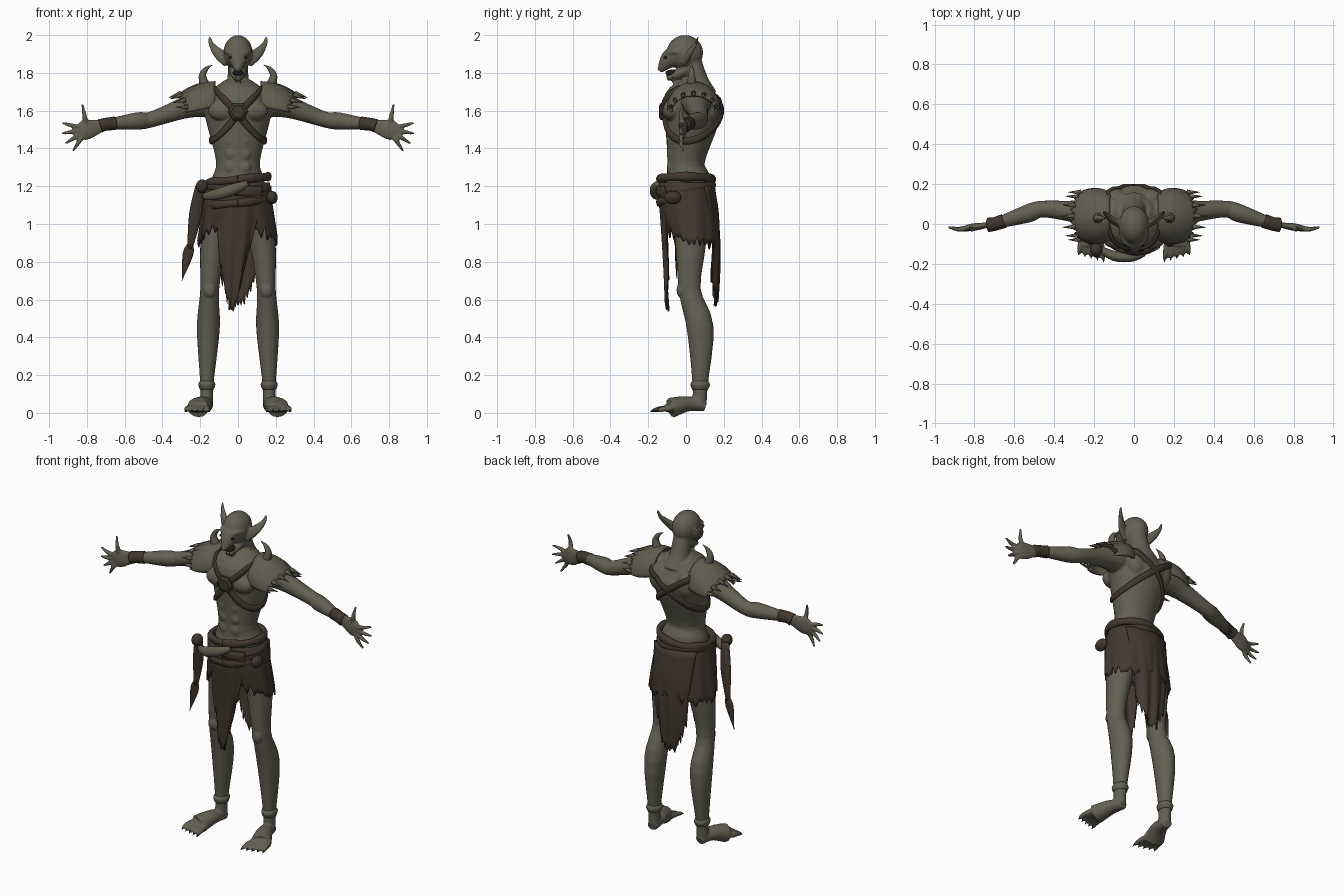
import bpy, bmesh, random
from math import sin, cos, pi, radians
from mathutils import Vector, Matrix
from mathutils.bvhtree import BVHTree

cube = bpy.data.objects.get("Cube")
if cube:
    bpy.data.objects.remove(cube, do_unlink=True)
rng = random.Random(3)
DEPTH, UP = Vector((0, 1, 0)), Vector((0, 0, 1))


def material(name, red, green, blue):
    mat = bpy.data.materials.new(name)
    mat.use_nodes = True
    colour = (red, green, blue, 1)
    mat.diffuse_color = colour
    mat.node_tree.nodes["Principled BSDF"].inputs["Base Color"].default_value = colour
    return mat


SKIN = material("olive skin", .125, .117, .085)
BONE = material("dull bone", .115, .106, .076)
LEATHER = material("dark leather", .05, .037, .027)
CLOTH = material("brown cloth", .055, .04, .029)
DARK = material("near black", .015, .012, .01)


def smooth(knots, steps):
    """Catmull-Rom samples through vectors."""
    samples = []
    last = len(knots) - 1
    for i in range(last):
        a, b, c, d = (knots[min(max(i + k, 0), last)] for k in range(-1, 3))
        for step in range(steps):
            t = step / steps
            samples.append(b + (c - a) * t / 2 + (a * 2 - b * 5 + c * 4 - d) * t * t / 2
                           + ((b - c) * 3 + d - a) * t ** 3 / 2)
    return samples + [knots[last]]


def tube(bm, path, radii, squash=1, sides=16, ref=DEPTH, steps=4):
    """Loft ellipses along a path; squash flattens them towards ref."""
    samples = smooth([Vector((*p, r)) for p, r in zip(path, radii)], steps)
    centres = [sample.xyz for sample in samples]
    rings = []
    for i, centre in enumerate(centres):
        tangent = (centres[min(i + 1, len(centres) - 1)] - centres[max(i - 1, 0)]).normalized()
        normal = ref(centre) if callable(ref) else ref
        across = normal.cross(tangent).normalized()
        through = tangent.cross(across) * squash
        radius = max(samples[i].w, .001)
        turns = [2 * pi * j / sides for j in range(sides)]
        rings.append([bm.verts.new(centre + (across * cos(t) + through * sin(t)) * radius) for t in turns])
    for low, high in zip(rings, rings[1:]):
        for j in range(sides):
            k = (j + 1) % sides
            bm.faces.new((low[j], low[k], high[k], high[j]))
    bm.faces.new(rings[0][::-1])
    bm.faces.new(rings[-1])


def spike(bm, base, tip, radius):
    tube(bm, [base, tip], [radius, 0], sides=6, ref=(tip - base).orthogonal(), steps=1)


def blob(bm, centre, radii):
    place = Matrix.Translation(centre) @ Matrix.Diagonal((*radii, 1))
    bmesh.ops.create_uvsphere(bm, u_segments=20, v_segments=12, radius=1, matrix=place)


def finish(name, bm, mat, shade=True):
    bmesh.ops.recalc_face_normals(bm, faces=bm.faces)
    mesh = bpy.data.meshes.new(name)
    bm.to_mesh(mesh)
    bm.free()
    mesh.materials.append(mat)
    mesh.polygons.foreach_set("use_smooth", [shade] * len(mesh.polygons))
    part = bpy.data.objects.new(name, mesh)
    bpy.context.scene.collection.objects.link(part)
    return part


def tube_part(name, mat, path, radii, shade=True, **options):
    bm = bmesh.new()
    tube(bm, path, radii, **options)
    finish(name, bm, mat, shade)


def sheet(name, mat, surface, columns, rows, thickness):
    bm = bmesh.new()
    grid = [[bm.verts.new(surface(i / columns, j / rows, i)) for j in range(rows + 1)]
            for i in range(columns + 1)]
    for a, b in zip(grid, grid[1:]):
        for j in range(rows):
            bm.faces.new((a[j], b[j], b[j + 1], a[j + 1]))
    solid = finish(name, bm, mat).modifiers.new("thickness", "SOLIDIFY")
    solid.thickness, solid.offset = thickness, 0


def outward(point):
    return Vector((point.x, point.y, 0)).normalized()


# Torso with chest, shoulder blade and stomach muscles
body = bmesh.new()
tube(body, [(0, 0, 1.1), (0, .01, 1.23), (0, 0, 1.33), (0, .03, 1.55), (0, .04, 1.66), (0, .07, 1.75)],
     [.13, .14, .116, .17, .18, .08], squash=.85, sides=32)
for s in (1, -1):
    blob(body, (s * .08, -.075, 1.6), (.08, .05, .055))
    blob(body, (s * .09, .13, 1.62), (.065, .05, .085))
    for row in range(3):
        blob(body, (s * .034, -.08, 1.3 + .07 * row), (.035, .022, .036))
torso_tree = BVHTree.FromBMesh(body)


def on_torso(angle, height):
    direction = Vector((sin(angle), -cos(angle), 0))
    centre = UP * height
    hit = torso_tree.ray_cast(centre + direction, -direction)[0]
    return hit + direction * .004


# Neck and beaked head with an open jaw
tube(body, [(0, .08, 1.68), (0, .06, 1.76), (0, .03, 1.86)], [.085, .058, .053])
blob(body, (0, -.006, 1.907), (.077, .097, .093))
tube(body, [(0, -.03, 1.9), (0, -.09, 1.87), (0, -.14, 1.81)], [.064, .05, .014], ref=UP)
tube(body, [(0, .01, 1.82), (0, -.05, 1.79), (0, -.1, 1.77)], [.05, .038, .018], squash=.7, ref=UP)
tube(body, [(0, -.06, 1.78), (0, -.055, 1.71)], [.022, .003])

face_holes, teeth = bmesh.new(), bmesh.new()
blob(face_holes, (0, -.07, 1.8), (.028, .04, .018))

for s, side in ((1, "left"), (-1, "right")):
    def at(x, y, z):
        return Vector((s * x, y, z))

    # Brow, eye, teeth and swept-back pointed ear
    tube(body, [at(.01, -.11, 1.895), at(.045, -.085, 1.91), at(.07, -.04, 1.91)], [.014, .016, .008], ref=UP)
    blob(face_holes, at(.036, -.108, 1.882), (.014, .01, .008))
    for i in range(3):
        root = at(.01 + .008 * i, -.1 + .015 * i, 1.772)
        spike(teeth, root, root + UP * .03, .004)
    tube(body, [at(.05, -.01, 1.86), at(.1, .015, 1.9), at(.14, .05, 1.95), at(.15, .065, 1.997)],
         [.035, .03, .016, .006], squash=.5)

    # Arm with forearm muscle, palm, fingers and thumb
    shoulder, elbow = at(.2, .055, 1.645), at(.46, .075, 1.553)
    wrist, palm = at(.7, 0, 1.528), at(.8, -.015, 1.5)
    tube(body, [at(.1, .05, 1.65), shoulder, shoulder.lerp(elbow, .4), elbow, elbow.lerp(wrist, .3), wrist],
         [.08, .08, .055, .042, .046, .026])
    tube(body, [wrist, palm, at(.84, -.02, 1.495)], [.027, .054, .042], squash=.35)
    for degrees in (80, 15, -9, -33, -57):
        angle = radians(degrees)
        along = at(cos(angle), 0, sin(angle))
        middle = palm + along * .08 - DEPTH * .012
        tube(body, [palm + along * .025, middle, palm + along * .135], [.015, .012, .006], sides=10)

    # Leg, kneecap, foot and toes
    knee, ankle, ball = at(.15, .02, .65), at(.165, .075, .15), at(.215, -.08, .027)
    tube(body, [at(.08, .02, 1.15), at(.13, .025, .9), knee, at(.157, .075, .45), ankle, at(.166, .07, .045)],
         [.09, .07, .05, .061, .035, .034], squash=1.17, sides=20)
    blob(body, knee - DEPTH * .045, (.034, .025, .042))
    tube(body, [at(.162, .1, .034), at(.18, .01, .048), ball], [.03, .045, .06], squash=.9, ref=UP)
    tube(body, [at(.19, -.03, .035), ball, ball - DEPTH * .03], [.05, .06, .05], squash=.4, ref=UP)
    nails = bmesh.new()
    for i in range(5):
        root = ball + at(.023 * (i - 2), 0, -.003)
        tip = ball + at(.031 * (i - 2), .008 * i - .1, -.017)
        tube(body, [root, root.lerp(tip, .6) + UP * .005, tip], [.018, .015, .009], sides=10, ref=UP)
        spike(nails, tip + (tip - root) * -.1 + UP * .004, tip + (tip - root) * .12 - UP * .004, .008)
    finish(side + "_toenails", nails, DARK)
    tube_part(side + "_ankle_cuff", SKIN, [ankle + UP * .02, ankle, ankle - UP * .025],
              [.036, .045, .037], squash=1.15)
    tube_part(side + "_wristband", LEATHER, [wrist.lerp(elbow, .2), wrist, wrist.lerp(palm, .3)],
              [.036, .034, .036])

    # Shoulder guard with ragged rim, curled horn and spikes
    def guard(u, v, column):
        angle = radians(190 * (u - .5))
        bulge = .02 * sin(pi * v)
        x = .12 + (.19 + .01 * (-1) ** column) * v - .04 * v * sin(angle) ** 2
        return at(x, .04 + (.115 + bulge) * sin(angle), 1.63 - .03 * v + (.12 + bulge - .04 * v) * cos(angle))

    sheet(side + "_shoulder_guard", BONE, guard, 24, 8, .012)
    spikes = bmesh.new()
    tube(spikes, [at(.17, .03, 1.72), at(.188, .03, 1.78), at(.17, .03, 1.82), at(.135, .03, 1.842)],
         [.03, .02, .012, 0], sides=10)
    for i in range(7):
        inner, rim = guard(.08 + .14 * i, .9, 0), guard(.08 + .14 * i, 1, 0)
        lean = (rim - inner).normalized() + DEPTH * (rim.y - .04) * 4 + UP * .35
        spike(spikes, inner, rim + lean.normalized() * .05, .014)
    finish(side + "_guard_spikes", spikes, BONE)

    # Chest strap looping over one shoulder and around the back
    turns = [2 * pi * i / 48 for i in range(49)]
    tube_part(side + "_chest_strap", LEATHER, [on_torso(s * t, 1.58 + .14 * sin(t)) for t in turns],
              [.019] * len(turns), squash=.5, sides=8, ref=outward, steps=1)

finish("eyes_and_mouth", face_holes, DARK)
finish("teeth", teeth, BONE)
skin = finish("body", body, SKIN).modifiers
fuse = skin.new("fuse", "REMESH")
fuse.mode, fuse.voxel_size, fuse.use_smooth_shade = "VOXEL", .006, True
soften = skin.new("soften", "SMOOTH")
soften.factor, soften.iterations = .5, 3
plate = on_torso(0, 1.595)
tube_part("chest_plate", LEATHER, [plate + DEPTH * .03, plate - DEPTH * .012, plate - DEPTH * .022],
          [.056, .052, .036], shade=False, sides=6, ref=UP, steps=1)

# Ragged skirt, with long tails in front and behind
ragged = [rng.uniform(0, .045) + .035 * (i % 2) for i in range(60)]
ragged.append(ragged[0])


def skirt(u, v, column):
    angle = 2 * pi * u
    hem = .86 + .1 * max(0, cos(angle)) ** 2 + ragged[column]
    fold = 1 + .025 * sin(11 * angle) * v
    return (sin(angle) * (.165 + .042 * v) * fold,
            .03 * v - cos(angle) * (.14 + .012 * sin(pi * v)) * fold, 1.22 + (hem - 1.22) * v)


def front_tail(u, v, column):
    w = 2 * u - 1
    hem = .49 + .26 * abs(w) ** 1.4 + ragged[column]
    y = .055 * v ** .7 - .155 + .04 * w * w * (1 - v) + .009 * sin(16 * u) * v
    return (.015 - .045 * v + w * (.115 - .055 * v * v), y, 1.2 + (hem - 1.2) * v)


def back_tail(u, v, column):
    w = 2 * u - 1
    hem = .54 + .16 * w * w + ragged[column + 30]
    y = .15 + .02 * sin(pi * v) + .01 * v - .05 * w * w * (1 - v / 2) + .009 * sin(19 * u) * v
    return (w * (.145 - .045 * v), y, 1.2 + (hem - 1.2) * v)


sheet("skirt", CLOTH, skirt, 60, 10, .008)
sheet("front_tail", CLOTH, front_tail, 22, 14, .008)
sheet("back_tail", CLOTH, back_tail, 24, 14, .008)

# Rolled cloth around the hips
for i in range(4):
    height, tilt = 1.235 - .04 * i, .016 * (-1) ** i
    ring = [Vector((.158 * sin(t), -.14 * cos(t), height + tilt * sin(t + i))) for t in turns]
    tube_part("hip_roll_" + str(i), CLOTH, ring, [.023 + .003 * sin(5 * t) for t in turns],
              squash=.8, sides=10, ref=outward, steps=1)

# Bone club through the belt, knots and hanging blade
tube_part("belt_bone", BONE, [(-.18, -.12, 1.145), (-.1, -.16, 1.16), (-.01, -.165, 1.19), (.05, -.15, 1.215)],
          [.018, .03, .028, .015], squash=.85)
knots = bmesh.new()
blob(knots, (-.19, -.13, 1.2), (.032, .036, .036))
blob(knots, (.18, -.07, 1.14), (.03, .045, .035))
finish("belt_knots", knots, LEATHER)
tube_part("hanging_strap", CLOTH, [(-.2, -.1, 1.2), (-.225, -.07, 1.05), (-.255, -.05, .87)],
          [.026, .034, .014], squash=.5)
tube_part("hanging_blade", LEATHER, [(-.25, -.05, .9), (-.265, -.05, .84), (-.297, -.05, .7)],
          [.012, .028, 0], squash=.3, sides=8)
